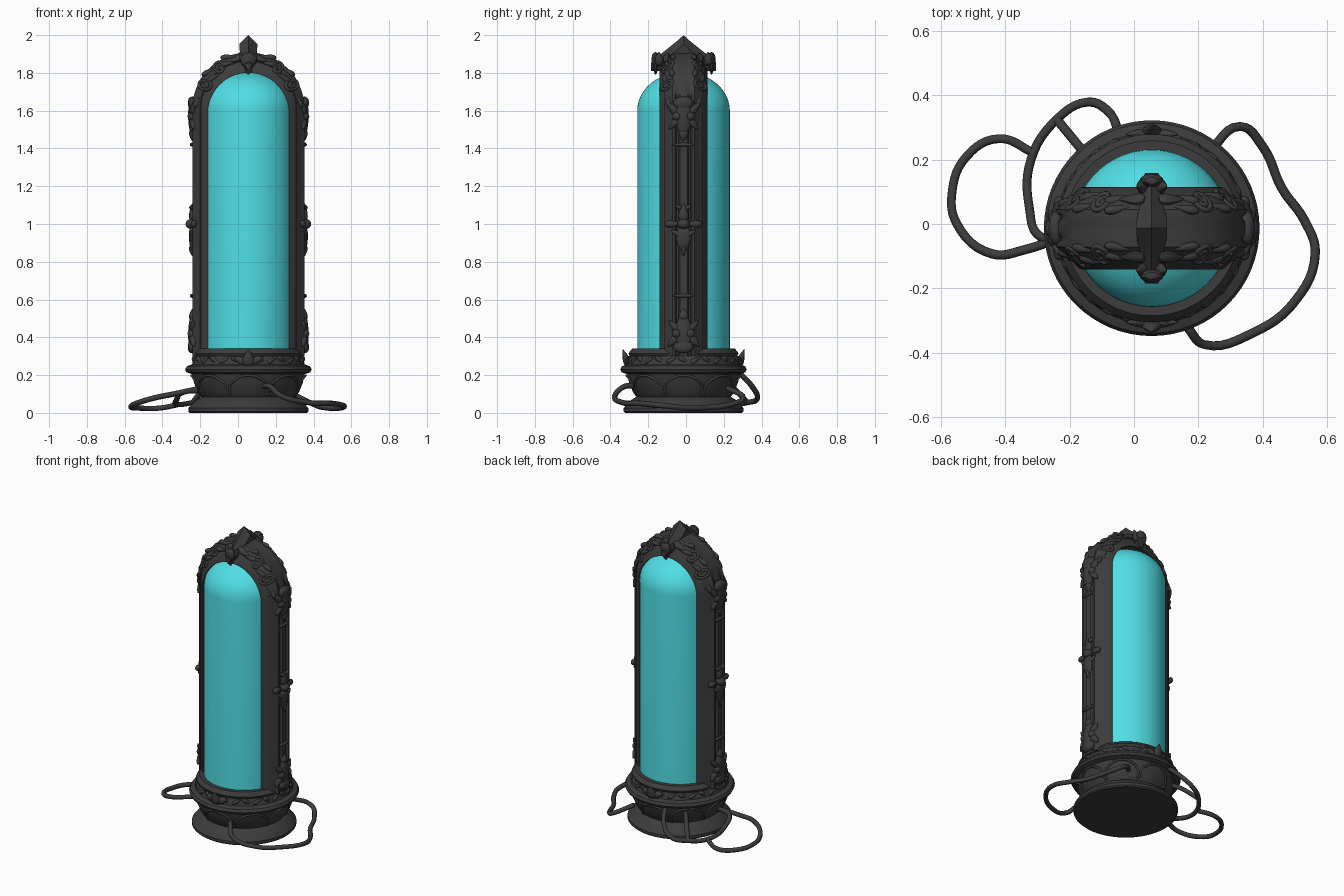
import bpy, bmesh
from math import sin, cos, pi
from mathutils import Vector

if "Cube" in bpy.data.objects:
    bpy.data.objects.remove(bpy.data.objects["Cube"])

AXIS = Vector((0.055, -0.013, 0))   # centre line of the vessel
SPRING = 1.61                       # height where the arch starts to bend


def material(name, rgb):
    m = bpy.data.materials.new(name)
    m.use_nodes = True
    m.diffuse_color = (*rgb, 1)
    bsdf = next(n for n in m.node_tree.nodes if n.type == 'BSDF_PRINCIPLED')
    bsdf.inputs["Base Color"].default_value = (*rgb, 1)
    return m


IRON = material("dark iron", (0.045, 0.045, 0.046))
GLASS = material("turquoise glass", (0.08, 0.73, 0.78))


def finish(name, bm, mat, angle=0.6):
    bmesh.ops.recalc_face_normals(bm, faces=bm.faces)
    me = bpy.data.meshes.new(name)
    bm.to_mesh(me)
    bm.free()
    me.materials.append(mat)
    ob = bpy.data.objects.new(name, me)
    ob.location = AXIS
    bpy.context.collection.objects.link(ob)
    bpy.ops.object.select_all(action='DESELECT')
    ob.select_set(True)
    bpy.context.view_layer.objects.active = ob
    bpy.ops.object.shade_smooth_by_angle(angle=angle)


def skin(bm, rings):
    """Join equal rings of points with quads and cap the ends."""
    rows = [[bm.verts.new(p) for p in ring] for ring in rings]
    n = len(rows[0])
    for a, b in zip(rows, rows[1:]):
        for i in range(n):
            j = (i + 1) % n
            bm.faces.new((a[i], a[j], b[j], b[i]))
    bm.faces.new(rows[0])
    bm.faces.new(rows[-1])


def lathe(name, profile, mat, steps=64):
    bm = bmesh.new()
    turns = [2 * pi * i / steps for i in range(steps)]
    skin(bm, [[(r * cos(t), r * sin(t), z) for t in turns] for r, z in profile])
    finish(name, bm, mat)


def tube(name, paths, radius, offset=AXIS):
    cu = bpy.data.curves.new(name, 'CURVE')
    cu.dimensions = '3D'
    cu.bevel_depth = radius
    cu.bevel_resolution = 2
    cu.resolution_u = 6
    cu.use_fill_caps = True
    cu.materials.append(IRON)
    for pts in paths:
        sp = cu.splines.new('BEZIER')
        sp.bezier_points.add(len(pts) - 1)
        for bp, p in zip(sp.bezier_points, pts):
            bp.co = p
            bp.handle_left_type = bp.handle_right_type = 'AUTO'
    ob = bpy.data.objects.new(name, cu)
    ob.location = offset
    bpy.context.collection.objects.link(ob)


def leaf(bm, pos, along, normal, length, width, thick, taper=0.6):
    """Flattened bud, narrow towards its 'along' end."""
    a = Vector(along).normalized()
    n = Vector(normal)
    n = (n - a * n.dot(a)).normalized()
    s = n.cross(a)
    vs = bmesh.ops.create_uvsphere(bm, u_segments=10, v_segments=8, radius=1)["verts"]
    for v in vs:
        x, y, z = v.co
        k = 1 - taper * z
        v.co = Vector(pos) + a * z * length + s * x * width * k + n * y * thick * k


def on_arch(a, y, u):
    """Point at angle a round the arch, depth y, distance u from its centre."""
    return Vector((u * cos(a), y, SPRING + u * sin(a)))


# Pedestal and glass
lathe("pedestal", [(.31, 0), (.318, .008), (.318, .025), (.30, .045), (.278, .068), (.262, .078),
                   (.25, .085), (.268, .11), (.288, .16), (.298, .205), (.328, .215), (.335, .23),
                   (.326, .247), (.298, .257), (.284, .30), (.292, .315), (.272, .34), (.24, .34)], IRON)
dome = [(.245 * cos(i * pi / 24), 1.6 + .205 * sin(i * pi / 24)) for i in range(12)]
lathe("glass_capsule", [(.245, .33)] + dome + [(.01, 1.805)], GLASS)

# Arched frame with bevelled faces: a channel and ridge run up the pillars and fade over the arch
half = [(.214, .128), (.224, .126), (.252, .098), (.256, .102), (.29, .064), (.297, .058),
        (.297, .045), (.28, .038), (.28, .028), (.297, .02)]
section = half + [(u, -y) for u, y in reversed(half)]


def arch_ring(a):
    fade = sin(a)
    ring = []
    for u, y in section:
        if u < .23:
            u -= .024 * fade
        elif u == .28:
            u += .018 * min(1, 2 * fade)
        ring.append(on_arch(a, y, u))
    return ring


bm = bmesh.new()
skin(bm, [[(u, y, .3) for u, y in section]]
     + [arch_ring(pi * i / 40) for i in range(41)]
     + [[(-u, y, .3) for u, y in section]])
finish("arched_frame", bm, IRON)

# Side pillar ornaments: feet, bands, central cross and capital
bm = bmesh.new()
for sx in (-1, 1):

    def put(y, z, dy, dz, length, width, thick=.016, taper=.5, u=.297):
        leaf(bm, (sx * u, y, z), (0, dy, dz), (sx, 0, 0), length, width, thick, taper)

    for z in (.62, 1.42):                               # bands
        put(0, z, 1, 0, .055, .011, .013, 0)
    put(0, 1.06, 0, 1, .05, .026)                       # cross
    put(0, .92, 0, -1, .07, .042, .018, .3)
    put(0, 1.0, 0, 1, .028, .035, .036, 0)
    put(0, .86, 0, -1, .03, .012)
    for e in (-1, 1):
        put(e * .06, 1.0, e, 0, .04, .02, .018, -.2, .288)
        put(e * .035, .95, e, .5, .035, .016)
        put(e * .028, 1.09, e, .5, .02, .012)
    for zc, up in ((1.56, 1), (.43, -1)):               # capital and foot
        put(0, zc, 0, -up, .1, .048, .022, .2)
        put(0, zc - up * .09, 0, -up, .03, .025, .016)
        put(0, zc + up * .075, 0, up, .04, .055, .024, -.2)
        for e in (-1, 1):
            put(e * .055, zc + up * .05, e, up, .04, .022, .02, .5, .29)
            put(e * .05, zc - up * .03, e, -up, .04, .02, .02, .5, .29)
            put(e * .035, zc + up * .01, e, 0, .026, .026, .026, 0)
finish("pillar_ornaments", bm, IRON, 1)

# Shallow scrollwork and leaves on the bevelled faces of the arch
scrolls = []
bm = bmesh.new()
for side in (0, 1):
    for e in (-1, 1):

        def arch(a, y):
            u = .294 - max(0, abs(y) - .06) * 1.1
            return on_arch(pi - a if side else a, y, u)

        for centre, size, turn in ((.5, .036, 1), (.95, .032, -1)):
            path = []
            for i in range(14):
                t = i / 13
                r = size * (1 - .75 * t)
                w = turn * t * 3.4 * pi
                path.append(arch(centre + r * cos(w) / .3, e * (.085 + r * sin(w))))
            scrolls.append(path)
        for a, y in ((.15, .08), (.72, .1), (.75, .065), (1.15, .09), (1.2, .06)):
            p = arch(a, e * y)
            leaf(bm, p, arch(a + .2, e * (y + .01)) - p,
                 (p - Vector((0, 0, SPRING))).normalized() + Vector((0, e * .9, 0)), .042, .014, .012)
finish("arch_leaves", bm, IRON, 1)
tube("arch_scrolls", scrolls, .009)

# Crest: a ridged roof running front to back, with a hanging leaf at each end
bm = bmesh.new()
rings = []
stations = [(0, 2.0, .048), (.035, 1.968, .046), (.08, 1.932, .034), (.12, 1.9, .028),
            (.15, 1.876, .03), (.172, 1.855, .02)]
for y, z, w in [(-y, z, w) for y, z, w in stations[:0:-1]] + stations:
    low = 1.81
    mid = max((z + low) / 2, z - .06) + .012
    rings.append([(0, y, z), (w, y, mid), (w * .7, y, low + .02), (0, y, low),
                  (-w * .7, y, low + .02), (-w, y, mid)])
skin(bm, rings)
for e in (-1, 1):
    leaf(bm, (0, e * .148, 1.85), (0, 0, -1), (0, e, 0), .06, .034, .02, .5)
    for sx in (-1, 1):
        leaf(bm, (sx * .03, e * .13, 1.875), (sx * .4, 0, 1), (0, e, 0), .04, .018, .022)
        leaf(bm, (sx * .06, e * .09, 1.875), (sx, 0, -.4), (0, e, 1), .045, .02, .013)
finish("crest", bm, IRON)

# Leaf frieze round the pedestal, with tall points at front and back
bm = bmesh.new()
count = 28
for i in range(count):
    t = 2 * pi * i / count
    out = Vector((cos(t), sin(t), 0))
    lean = Vector((-sin(t), cos(t), .6 if i % 2 else -.6))
    leaf(bm, out * .288 + Vector((0, 0, .28)), lean, out, .033, .012, .011)
for e in (-1, 1):
    leaf(bm, (0, e * .305, .29), (0, e * .35, 1), (0, e, 0), .05, .03, .018, .7)
    for sx in (-1, 1):
        leaf(bm, (sx * .045, e * .292, .28), (sx, 0, .5), (0, e, 0), .04, .02, .015)
finish("pedestal_frieze", bm, IRON, 1)

# Pointed arches outlining the bowl panels
panels = []
for i in range(8):
    t = pi / 4 * i
    shape = [(-.37, .095), (-.36, .14), (-.22, .18), (0, .198), (.22, .18), (.36, .14), (.37, .095)]
    panels.append([((.222 + .4 * z) * cos(t + d), (.222 + .4 * z) * sin(t + d), z) for d, z in shape])
tube("bowl_panel_ribs", panels, .007)

# Loose cables
cables = [
    [(.13, -.26, .14), (.17, -.325, .14), (.22, -.375, .095), (.37, -.338, .055), (.5, -.24, .05),
     (.563, -.09, .035), (.53, .01, .025), (.46, .11, .028), (.4, .24, .045), (.33, .303, .08),
     (.23, .22, .13)],
    [(-.2, -.03, .13), (-.34, -.08, .1), (-.44, -.093, .08), (-.55, 0, .045), (-.565, .1, .03),
     (-.52, .21, .025), (-.42, .265, .025), (-.31, .22, .045)],
    [(-.2, -.04, .12), (-.29, -.04, .11), (-.325, .05, .07), (-.32, .2, .045), (-.24, .325, .055),
     (-.15, .378, .078), (-.08, .35, .14), (-.045, .28, .215)],
    [(-.24, .325, .055), (-.17, .24, .14), (-.13, .19, .17)],
]
tube("cables", cables, .0145, Vector((0, 0, 0)))
